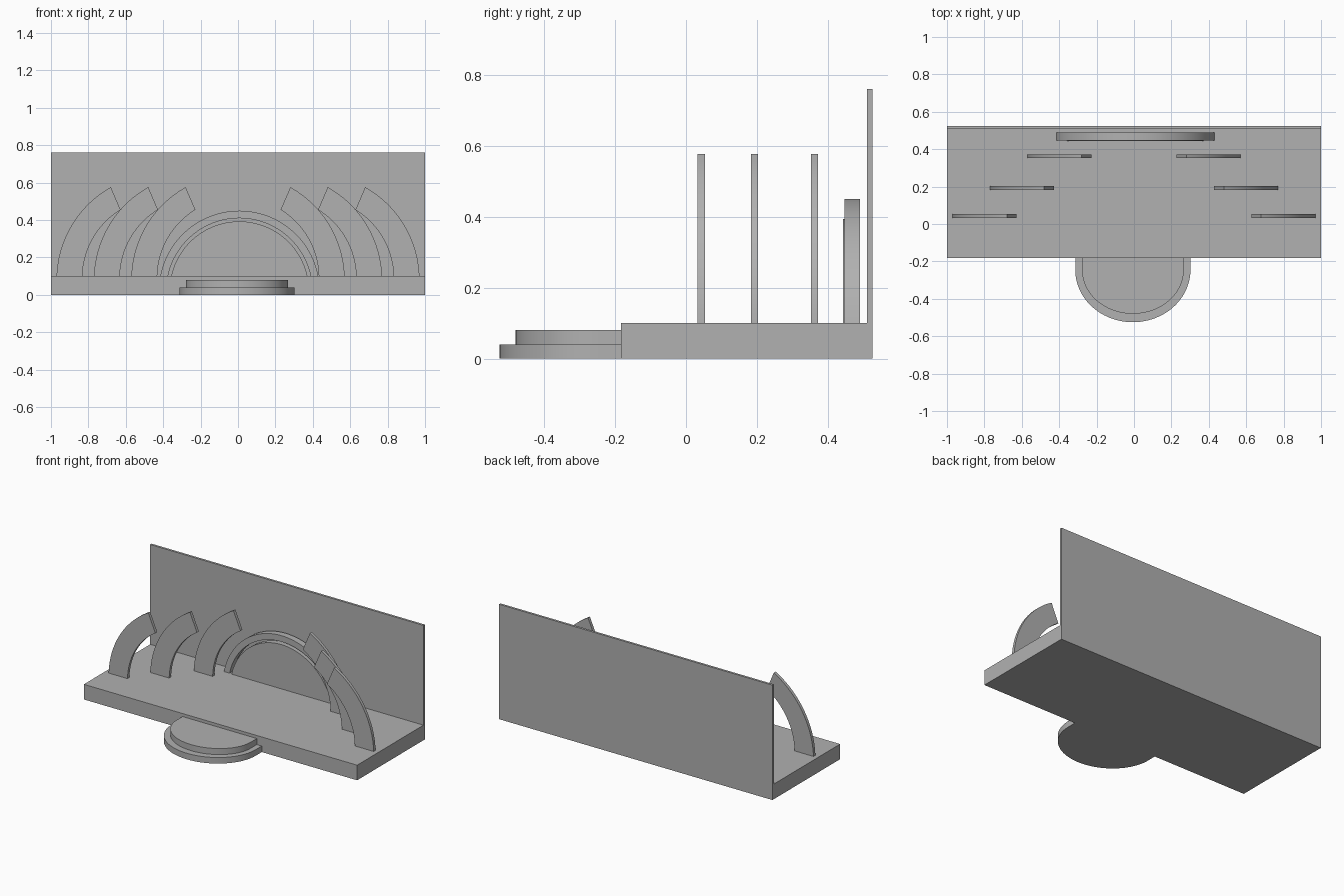
import bpy, bmesh, math

if "Cube" in bpy.data.objects:
    bpy.data.objects.remove(bpy.data.objects["Cube"])

# Dark grey used on every part
grey = bpy.data.materials.new("dark_grey")
grey.diffuse_color = (0.44, 0.44, 0.44, 1)
grey.use_nodes = True
grey.node_tree.nodes["Principled BSDF"].inputs["Base Color"].default_value = grey.diffuse_color


def finish(name, bm, smooth=True):
    bmesh.ops.recalc_face_normals(bm, faces=bm.faces)
    mesh = bpy.data.meshes.new(name)
    bm.to_mesh(mesh)
    bm.free()
    mesh.materials.append(grey)
    obj = bpy.data.objects.new(name, mesh)
    bpy.context.collection.objects.link(obj)
    if smooth:
        bpy.ops.object.select_all(action='DESELECT')
        obj.select_set(True)
        bpy.context.view_layer.objects.active = obj
        bpy.ops.object.shade_smooth_by_angle(angle=math.radians(30))
    return obj


def box(name, x0, x1, y0, y1, z0, z1):
    bm = bmesh.new()
    bmesh.ops.create_cube(bm, size=1)
    for v in bm.verts:
        v.co.x = x0 + (v.co.x + 0.5) * (x1 - x0)
        v.co.y = y0 + (v.co.y + 0.5) * (y1 - y0)
        v.co.z = z0 + (v.co.z + 0.5) * (z1 - z0)
    return finish(name, bm, False)


def prism(name, points, offset):
    """Extrude a closed outline of 3D points along one offset."""
    bm = bmesh.new()
    a = [bm.verts.new(p) for p in points]
    b = [bm.verts.new([c + d for c, d in zip(p, offset)]) for p in points]
    bm.faces.new(a)
    bm.faces.new(b)
    for i in range(len(a)):
        j = (i + 1) % len(a)
        bm.faces.new((a[i], a[j], b[j], b[i]))
    return finish(name, bm)


def arc(cx, cz, rx, a0, a1, n, rz=None):
    rz = rz or rx
    return [(cx + rx * math.cos(a0 + (a1 - a0) * i / n),
             cz + rz * math.sin(a0 + (a1 - a0) * i / n)) for i in range(n + 1)]


def band(name, outer, inner, y0, y1):
    """Solid strip between two matching xz curves, from y0 to y1."""
    bm = bmesh.new()
    rows = [[bm.verts.new((p[0], y, p[1])) for p, y in
             ((o, y0), (i, y0), (i, y1), (o, y1))] for o, i in zip(outer, inner)]
    for a, b in zip(rows, rows[1:]):
        for k in range(4):
            j = (k + 1) % 4
            bm.faces.new((a[k], a[j], b[j], b[k]))
    bm.faces.new(rows[0])
    bm.faces.new(rows[-1])
    return finish(name, bm)


DECK = 0.10

# Stage deck and back wall
box("stage_deck", -1, 1, -0.183, 0.51, 0, DECK)
box("back_wall", -1, 1, 0.51, 0.525, 0, 0.76)


# Front steps: bowed front, straight sides running into the deck
def step(name, rx, front, z0, z1):
    cy = -0.245
    outline = arc(-0.006, cy, rx, math.pi, 2 * math.pi, 48, cy - front)
    outline += [(rx - 0.006, -0.183), (-rx - 0.006, -0.183)]
    prism(name, [(x, y, z0) for x, y in outline], (0, 0, z1 - z0))


step("lower_step", 0.308, -0.525, 0, 0.04)
step("upper_step", 0.272, -0.48, 0.04, 0.08)


# Rear arch with a filled panel inside it
def deck_arc(r, cx=0.007, cz=0.02):
    a = math.asin((DECK - cz) / r)
    return arc(cx, cz, r, a, math.pi - a, 48)


band("rear_arch", deck_arc(0.43), deck_arc(0.39), 0.447, 0.49)
prism("arch_panel", [(x, 0.443, z) for x, z in deck_arc(0.373)], (0, 0.037, 0))


# Three pairs of curved wing ribs, stepping inward toward the back
def bow(x0, z0, x1, z1, sag, n=24):
    """Circular arc between two points, bulging outward by sag."""
    half = math.hypot(x1 - x0, z1 - z0) / 2
    r = (half * half + sag * sag) / (2 * sag)
    nx, nz = (z1 - z0) / (2 * half), (x0 - x1) / (2 * half)
    cx = (x0 + x1) / 2 - nx * (r - sag)
    cz = (z0 + z1) / 2 - nz * (r - sag)
    a0, a1 = math.atan2(z0 - cz, x0 - cx), math.atan2(z1 - cz, x1 - cx)
    return arc(cx, cz, r, a0, a1, n)


for i, y in enumerate((0.043, 0.193, 0.362)):
    shift = 0.2 * i
    outer = bow(0.97 - shift, DECK, 0.68 - shift, 0.576, 0.073)
    inner = bow(0.832 - shift, DECK, 0.628 - shift, 0.455, 0.052)
    for side, label in ((-1, "left"), (1, "right")):
        band(f"{label}_wing_rib_{i + 1}", [(side * x, z) for x, z in outer],
             [(side * x, z) for x, z in inner], y - 0.01, y + 0.01)
